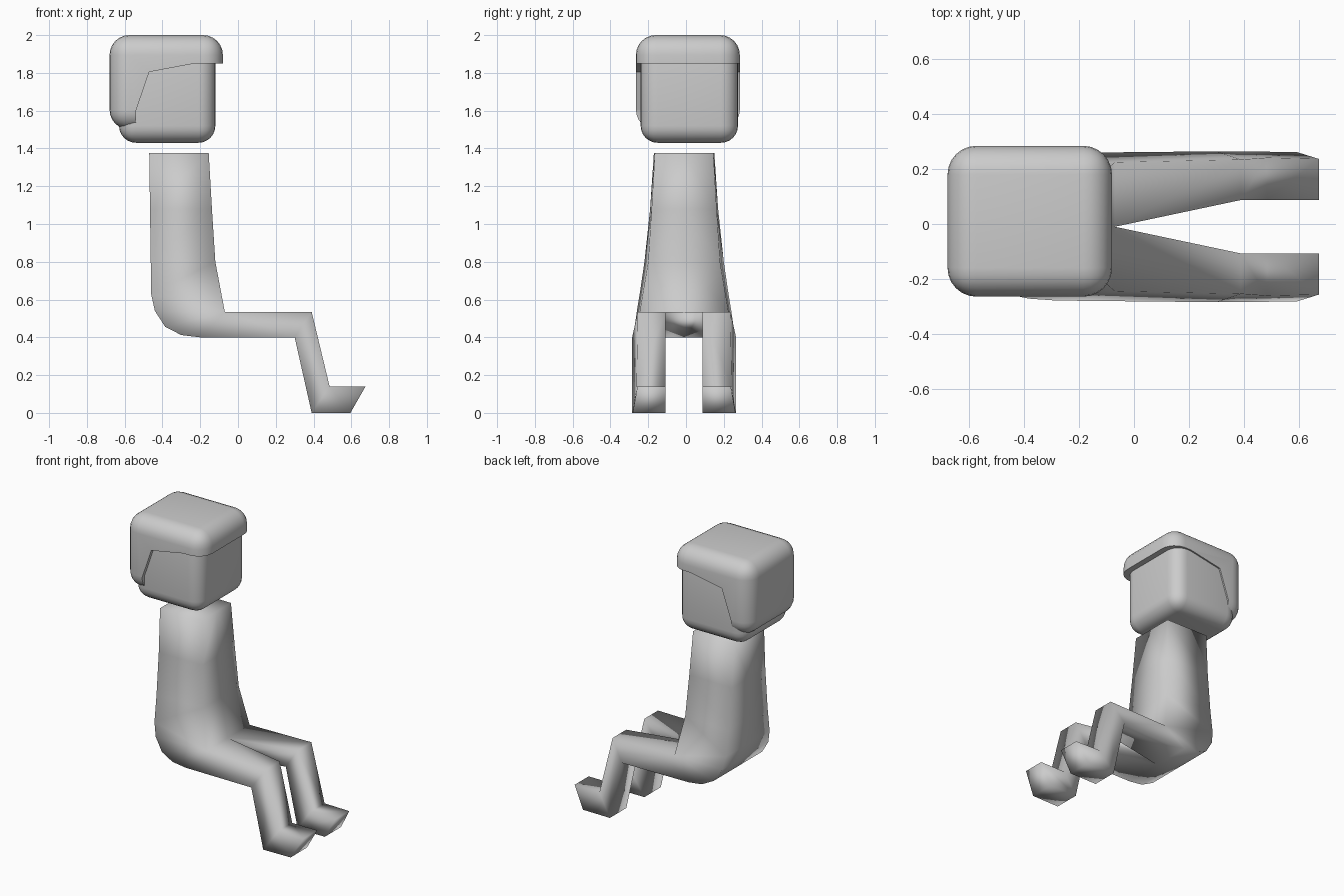
import bpy, bmesh, math

if "Cube" in bpy.data.objects:
    bpy.data.objects.remove(bpy.data.objects["Cube"])


def add_object(name, bm):
    bmesh.ops.recalc_face_normals(bm, faces=bm.faces)
    mesh = bpy.data.meshes.new(name)
    bm.to_mesh(mesh)
    bm.free()
    obj = bpy.data.objects.new(name, mesh)
    bpy.context.collection.objects.link(obj)
    return obj


def activate(obj):
    bpy.ops.object.select_all(action='DESELECT')
    obj.select_set(True)
    bpy.context.view_layer.objects.active = obj


def rounded_box(name, lo, hi, radius):
    bm = bmesh.new()
    bmesh.ops.create_cube(bm, size=1)
    for v in bm.verts:
        v.co = [lo[i] + (v.co[i] + 0.5) * (hi[i] - lo[i]) for i in range(3)]
    bmesh.ops.bevel(bm, geom=bm.edges[:], offset=radius, segments=6,
                    profile=0.5, affect='EDGES')
    return add_object(name, bm)


def prism(name, outline, y0, y1):
    bm = bmesh.new()
    face = bm.faces.new([bm.verts.new((x, y0, z)) for x, z in outline])
    ext = bmesh.ops.extrude_face_region(bm, geom=[face])["geom"]
    bmesh.ops.translate(bm, vec=(0, y1 - y0, 0),
                        verts=[v for v in ext if isinstance(v, bmesh.types.BMVert)])
    return add_object(name, bm)


# Head
head = rounded_box("head", (-0.63, -0.24, 1.43), (-0.12, 0.275, 1.94), 0.09)

# Hair: larger rounded box with the face and cheek area cut away
hair = rounded_box("hair", (-0.68, -0.265, 1.5), (-0.08, 0.285, 2.0), 0.105)
cutter = prism("hair_cutter", [(-0.54, 1.4), (-0.54, 1.6), (-0.47, 1.805),
                               (-0.23, 1.85), (0.1, 1.85), (0.1, 1.4)], -0.5, 0.5)
cutter.hide_render = True
cut = hair.modifiers.new("cut", 'BOOLEAN')
cut.operation = 'DIFFERENCE'
cut.solver = 'EXACT'
cut.object = cutter
activate(hair)
bpy.ops.object.modifier_apply(modifier="cut")
bpy.data.objects.remove(cutter)

for obj in (head, hair):
    activate(obj)
    bpy.ops.object.shade_smooth_by_angle(angle=math.radians(35))

# Body half: sections of (front x, z, half width), (back x, z, half width), inner y
sections = [
    ((-0.155, 1.375, 0.155), (-0.47, 1.375, 0.16), 0),
    ((-0.138, 1.08, 0.172), (-0.466, 1.08, 0.18), 0),
    ((-0.12, 0.80, 0.19), (-0.462, 0.80, 0.21), 0),
    ((-0.07, 0.535, 0.235), (-0.46, 0.63, 0.235), 0),
    ((-0.07, 0.535, 0.235), (-0.44, 0.54, 0.25), 0),
    ((-0.07, 0.535, 0.235), (-0.385, 0.455, 0.262), 0),
    ((-0.07, 0.535, 0.235), (-0.30, 0.412, 0.268), 0),
    ((-0.07, 0.535, 0.235), (-0.20, 0.40, 0.27), 0),
    ((0.39, 0.535, 0.245), (0.30, 0.40, 0.275), 0.0975),   # knee
    ((0.485, 0.14, 0.252), (0.39, 0.0, 0.275), 0.0975),    # ankle
    ((0.675, 0.14, 0.247), (0.595, 0.0, 0.272), 0.0975),   # toe
]
bm = bmesh.new()
rings = []
for (ax, az, aw), (bx, bz, bw), inner in sections:
    rings.append([bm.verts.new(p) for p in ((ax, inner, az), (ax, aw, az),
                                            (bx, bw, bz), (bx, inner, bz))])
for i in range(len(rings) - 1):
    a, b = rings[i], rings[i + 1]
    sides = 4 if sections[i + 1][2] else 3
    for k in range(sides):
        n = (k + 1) % 4
        bm.faces.new((a[k], a[n], b[n], b[k]))
bm.faces.new(rings[0])
bm.faces.new(rings[-1])
# Mirror the half across y and weld the middle
bmesh.ops.remove_doubles(bm, verts=bm.verts[:], dist=0.0005)
bmesh.ops.mirror(bm, geom=bm.verts[:] + bm.edges[:] + bm.faces[:],
                 axis='Y', merge_dist=0.0005)
bmesh.ops.remove_doubles(bm, verts=bm.verts[:], dist=0.0005)
bmesh.ops.translate(bm, verts=bm.verts[:], vec=(0, -0.01, 0))
body = add_object("body_and_legs", bm)
activate(body)
bpy.ops.object.shade_smooth()
